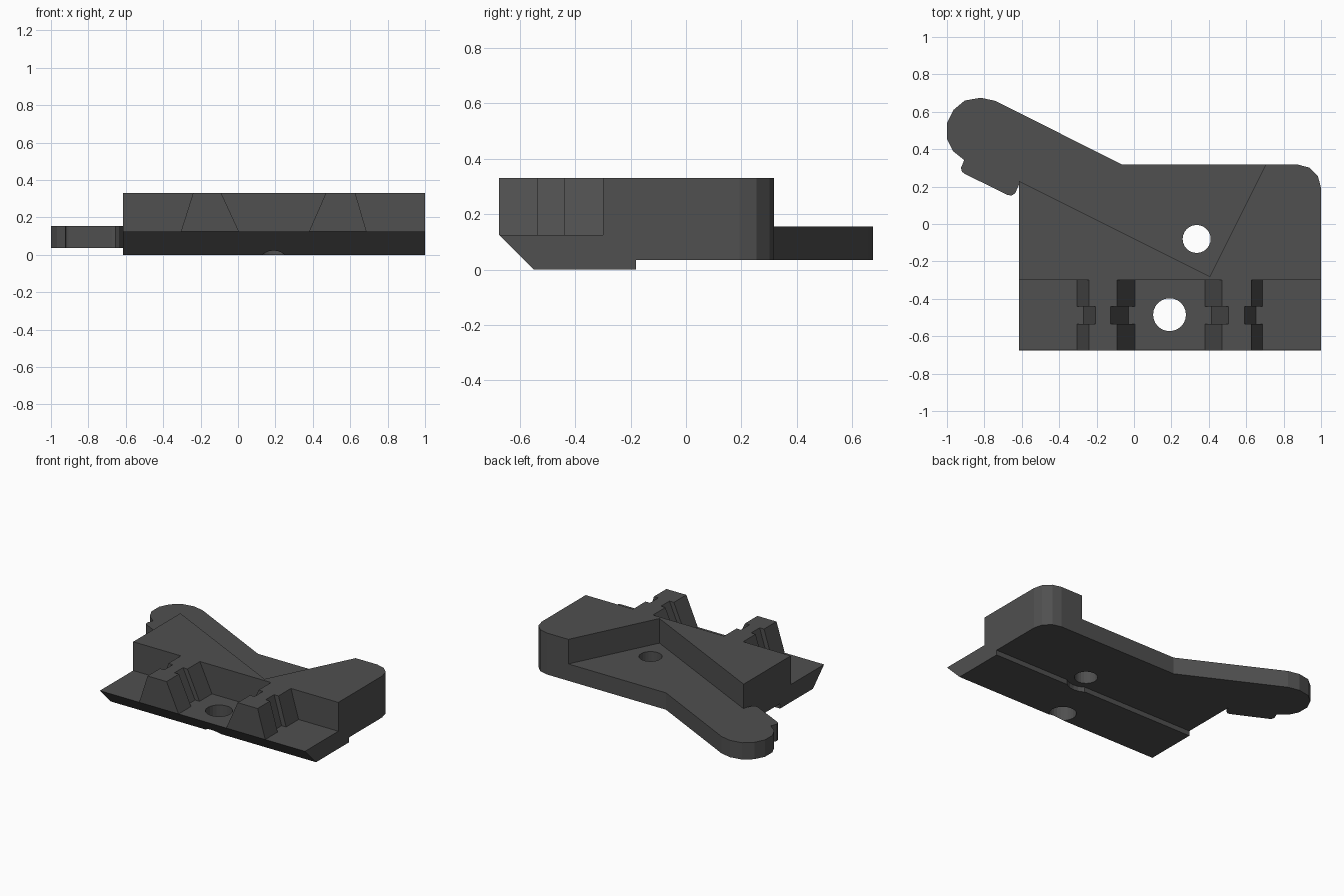
import bpy, bmesh
from mathutils import Vector

cube = bpy.data.objects.get("Cube")
if cube:
    bpy.data.objects.remove(cube, do_unlink=True)

# Single dark plastic colour
plastic = bpy.data.materials.new("dark_grey_plastic")
plastic.use_nodes = True
GREY = (0.08, 0.08, 0.08, 1)
plastic.diffuse_color = GREY
plastic.node_tree.nodes["Principled BSDF"].inputs["Base Color"].default_value = GREY


def prism(name, outline, axis, low, high):
    """Extrude a closed 2D outline along an axis from low to high."""
    def place(p, depth):
        co = list(p)
        co.insert("xyz".index(axis), depth)
        return co
    bm = bmesh.new()
    face = bm.faces.new([bm.verts.new(place(p, low)) for p in outline])
    result = bmesh.ops.extrude_face_region(bm, geom=[face])
    shift = Vector(place((0, 0), high - low))
    bmesh.ops.translate(bm, vec=shift, verts=[v for v in result["geom"] if isinstance(v, bmesh.types.BMVert)])
    bmesh.ops.recalc_face_normals(bm, faces=bm.faces)
    mesh = bpy.data.meshes.new(name)
    bm.to_mesh(mesh)
    bm.free()
    mesh.materials.append(plastic)
    obj = bpy.data.objects.new(name, mesh)
    bpy.context.collection.objects.link(obj)
    return obj


def cylinder(name, x, y, radius, low, high):
    bpy.ops.mesh.primitive_cylinder_add(vertices=24, radius=radius, depth=high - low,
                                        location=(x, y, (low + high) / 2))
    obj = bpy.context.object
    obj.name = name
    obj.data.materials.append(plastic)
    return obj


def apply_modifiers(obj):
    graph = bpy.context.evaluated_depsgraph_get()
    obj.data = bpy.data.meshes.new_from_object(obj.evaluated_get(graph))
    obj.modifiers.clear()


def cut(obj, cutter):
    mod = obj.modifiers.new("cut", "BOOLEAN")
    mod.operation, mod.solver, mod.object = "DIFFERENCE", "EXACT", cutter
    apply_modifiers(obj)
    bpy.data.objects.remove(cutter, do_unlink=True)


LEFT, BACK, FRONT, WALL = -0.615, 0.318, -0.675, -0.30
TOP, SHELF, DECK, UNDER = 0.33, 0.125, 0.155, 0.035

# Main body: stepped side profile with a chamfered front lip
body = prism("main_body", [(FRONT, SHELF), (-0.55, 0), (-0.18, 0), (-0.18, UNDER),
                           (BACK, UNDER), (BACK, TOP), (WALL, TOP), (WALL, SHELF)],
             "x", LEFT, 1)

# Rounded rear corner
bm = bmesh.new()
bm.from_mesh(body.data)
corner = [e for e in bm.edges if all(v.co.x > 0.99 and v.co.y > BACK - 0.01 for v in e.verts)]
bmesh.ops.bevel(bm, geom=corner, offset=0.125, segments=3, profile=0.5, affect="EDGES")
bm.to_mesh(body.data)
bm.free()

# V-shaped pocket open to the rear
cut(body, prism("pocket_cutter", [(-0.715, 0.28), (0.405, -0.28), (0.755, 0.42), (-0.715, 0.42)],
                "z", DECK, 0.5))

# Screw holes and the clearance ring under the pocket hole
cut(body, cylinder("front_hole_cutter", 0.19, -0.485, 0.088, -0.1, 0.5))
cut(body, cylinder("pocket_hole_cutter", 0.335, -0.08, 0.075, -0.1, 0.5))
cut(body, cylinder("clearance_cutter", 0.335, -0.08, 0.125, -0.1, UNDER))

# Lever arm with a rounded tip and a small catch on its underside edge
prism("lever_arm", [(-0.065, BACK), (-0.74, 0.658), (-0.82, 0.675), (-0.905, 0.66),
                    (-0.965, 0.61), (-1, 0.54), (-1, 0.455), (-0.968, 0.39), (-0.908, 0.342),
                    (-0.925, 0.30), (-0.92, 0.28), (-0.905, 0.268), (-0.675, 0.155),
                    (-0.655, 0.152), (-0.635, 0.165), (LEFT, 0.21), (LEFT, BACK)],
      "z", UNDER, DECK)

# Tapered guide blocks, each narrowed by a side groove across the middle
INSET = 0.035
guides = {"right_guide": (-0.305, -0.24, -0.09, 0.005),
          "left_guide": (0.38, 0.47, 0.627, 0.687)}
sections = {"front": (FRONT, -0.535, 0), "groove": (-0.535, -0.44, INSET), "rear": (-0.44, WALL, 0)}
for guide, (a, b, c, d) in guides.items():
    for section, (start, end, inset) in sections.items():
        prism(f"{guide}_{section}", [(a + inset, SHELF), (b + inset, TOP),
                                     (c - inset, TOP), (d - inset, SHELF)], "y", start, end)
